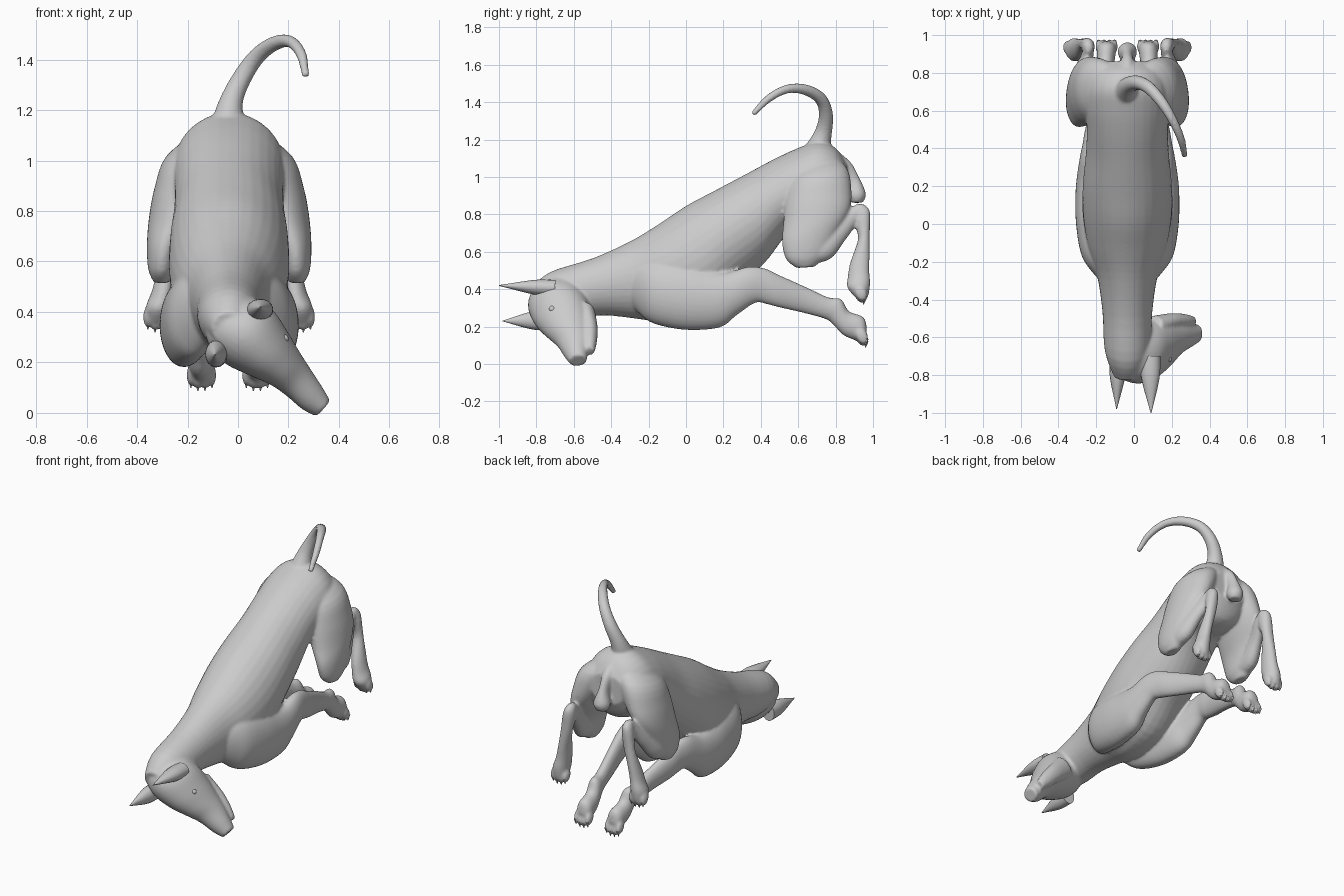
import bpy, bmesh, math
from mathutils import Vector, Matrix

CX = -0.035  # the torso's mirror line


def catmull(a, b, c, d, t):
    return 0.5 * (2 * b + (c - a) * t + (2 * a - 5 * b + 4 * c - d) * t * t + (3 * b - a - 3 * c + d) * t ** 3)


def loft(bm, rings, steps=4, sides=32):
    """Skin elliptical rings (centre, half-axis u, half-axis v), smoothly interpolated."""
    full = []
    n = len(rings)
    for i in range(n - 1):
        q = [rings[max(0, min(n - 1, i + k))] for k in (-1, 0, 1, 2)]
        for s in range(steps):
            full.append([catmull(*(r[j] for r in q), s / steps) for j in range(3)])
    full.append(rings[-1])
    loops = []
    for c, u, v in full:
        loops.append([bm.verts.new(c + u * math.cos(2 * math.pi * k / sides) + v * math.sin(2 * math.pi * k / sides))
                      for k in range(sides)])
    for A, B in zip(loops, loops[1:]):
        for k in range(sides):
            bm.faces.new((A[k], A[(k + 1) % sides], B[(k + 1) % sides], B[k]))
    bm.faces.new(loops[0])
    bm.faces.new(loops[-1])


def side_rings(table, s=1):
    """Rows: edge point (y, z), opposite edge point (y, z), x offset, half width."""
    out = []
    for y1, z1, y2, z2, xo, w in table:
        x = CX + s * xo
        a, b = Vector((x, y1, z1)), Vector((x, y2, z2))
        out.append(((a + b) / 2, Vector((w, 0, 0)), (a - b) / 2))
    return out


def ball(bm, loc, size, rot=Matrix.Identity(4)):
    bmesh.ops.create_uvsphere(bm, u_segments=12, v_segments=8, radius=1,
                              matrix=Matrix.Translation(loc) @ rot @ Matrix.Diagonal((*size, 1)))


def finish(bm, name, voxel=None):
    bmesh.ops.recalc_face_normals(bm, faces=bm.faces)
    me = bpy.data.meshes.new(name)
    bm.to_mesh(me)
    bm.free()
    ob = bpy.data.objects.new(name, me)
    bpy.context.collection.objects.link(ob)
    bpy.ops.object.select_all(action='DESELECT')
    ob.select_set(True)
    bpy.context.view_layer.objects.active = ob
    if voxel:
        m = ob.modifiers.new("blend", 'REMESH')
        m.mode, m.voxel_size = 'VOXEL', voxel
        sm = ob.modifiers.new("soften", 'SMOOTH')
        sm.factor, sm.iterations = 0.5, 7
        for mod in ("blend", "soften"):
            bpy.ops.object.modifier_apply(modifier=mod)
        bpy.ops.object.shade_smooth()
    else:
        bpy.ops.object.shade_smooth_by_angle(angle=math.radians(45))
    return ob


# Torso and neck
torso = [(-.83, .40, -.79, .27, 0, .07), (-.73, .49, -.60, .25, 0, .12), (-.50, .565, -.43, .26, 0, .132),
         (-.30, .655, -.25, .24, 0, .16), (-.15, .745, -.08, .22, 0, .21), (0, .845, .12, .27, 0, .237),
         (.15, .925, .28, .42, 0, .235), (.32, 1.015, .42, .54, 0, .22), (.47, 1.095, .52, .67, 0, .215),
         (.60, 1.155, .60, .74, 0, .22), (.71, 1.19, .70, .75, 0, .22), (.80, 1.155, .80, .78, 0, .19),
         (.86, 1.07, .86, .88, 0, .12)]
# Thigh, shank and hind foot
thigh = [(.60, 1.10, .78, 1.13, .05, .07), (.545, .99, .865, 1.04, .135, .115), (.53, .88, .885, .91, .187, .108),
         (.52, .75, .87, .81, .225, .092), (.513, .65, .80, .69, .258, .068), (.535, .56, .745, .58, .267, .054),
         (.59, .513, .69, .52, .268, .03)]
shank = [(.62, .64, .64, .53, .265, .05), (.71, .68, .77, .56, .26, .05), (.79, .75, .85, .66, .24, .04),
         (.87, .825, .91, .74, .213, .034), (.92, .86, .95, .79, .205, .025)]
hind_foot = [(.94, .86, .91, .81, .205, .027), (.983, .82, .90, .75, .21, .037), (.983, .70, .92, .67, .225, .036),
             (.982, .58, .877, .54, .25, .037), (.98, .50, .864, .46, .265, .042), (.985, .43, .862, .41, .28, .05),
             (.975, .36, .90, .36, .283, .042)]
# Shoulder, foreleg and front foot
foreleg = [(-.34, .50, -.33, .36, .06, .05), (-.25, .54, -.25, .27, .11, .08), (-.15, .55, -.17, .215, .147, .098),
           (0, .53, 0, .182, .175, .097), (.12, .50, .18, .195, .19, .085), (.22, .49, .27, .26, .20, .068),
           (.33, .52, .37, .327, .20, .052), (.42, .512, .43, .32, .19, .047), (.50, .475, .50, .302, .18, .044),
           (.65, .408, .63, .272, .15, .039), (.76, .357, .74, .242, .13, .038), (.83, .347, .78, .217, .12, .042),
           (.87, .283, .84, .155, .115, .046), (.95, .25, .90, .128, .11, .05), (.968, .18, .945, .107, .11, .04)]
bm = bmesh.new()
loft(bm, side_rings(torso))
for s in (1, -1):
    for part in (thigh, shank, hind_foot, foreleg):
        loft(bm, side_rings(part, s))
    # Toes
    for k in (-1.5, -.5, .5, 1.5):
        drop = .012 * (1.5 - abs(k))
        ball(bm, (CX + s * .28 + k * .028, .935, .38 - drop), (.019, .032, .045), Matrix.Rotation(.35, 4, 'X'))
        ball(bm, (CX + s * .11 + k * .027, .94, .15 - drop), (.019, .032, .048), Matrix.Rotation(.5, 4, 'X'))
# Rear bulge under the tail
loft(bm, side_rings([(.80, 1.145, .76, 1.05, 0, .05), (.88, 1.08, .82, 1.02, 0, .035), (.925, 1.0, .85, .95, 0, .03),
                     (.962, .91, .86, .90, 0, .052), (.945, .862, .88, .862, 0, .037)]))

# Head, turned to the side and pointing down
lateral = Vector((.67, 0, .74))


def head_rings(table):
    out = []
    for *p, w in table:
        a, b = Vector(p[:3]), Vector(p[3:])
        out.append(((a + b) / 2, lateral * w, (a - b) / 2))
    return out


loft(bm, head_rings([(-.10, -.74, .42, -.06, -.56, .42, .08), (-.05, -.82, .37, 0, -.53, .35, .13),
                     (.03, -.845, .31, .06, -.51, .29, .142), (.11, -.81, .23, .13, -.505, .24, .115),
                     (.18, -.75, .165, .20, -.51, .18, .085), (.23, -.695, .115, .255, -.515, .12, .07),
                     (.29, -.655, .055, .30, -.525, .06, .059), (.34, -.625, .015, .335, -.53, .02, .042)]))
# Lower jaw
loft(bm, head_rings([(.10, -.60, .28, .10, -.487, .28, .075), (.19, -.56, .20, .20, -.472, .19, .058),
                     (.26, -.55, .13, .27, -.477, .115, .046), (.315, -.54, .07, .315, -.49, .065, .028)]))
# Tail
tail = [(-.04, .70, 1.14, .068), (-.025, .735, 1.24, .046), (.02, .748, 1.335, .038), (.08, .72, 1.418, .033),
        (.15, .64, 1.466, .029), (.21, .54, 1.47, .024), (.252, .44, 1.418, .021), (.268, .358, 1.335, .015)]
pts = [Vector(p[:3]) for p in tail]
rings = []
for i, p in enumerate(pts):
    t = (pts[min(i + 1, len(pts) - 1)] - pts[max(i - 1, 0)]).normalized()
    ref = rings[-1][1] if rings else Vector((1, 0, 0))
    u = (ref - t * ref.dot(t)).normalized()
    rings.append((p, u * tail[i][3], t.cross(u) * tail[i][3]))
loft(bm, rings)
finish(bm, "dog_body", voxel=.0085)

# Ears: pointed, slightly flattened, with the base sunk in the skull
for name, base, tip, sgn in (("left_ear", (.085, -.70, .405), (.09, -1.0, .42), 1),
                             ("right_ear", (-.085, -.72, .235), (-.092, -.98, .23), -1)):
    bm = bmesh.new()
    b, t = Vector(base), Vector(tip)
    wide = (Vector((.74, 0, -.67)) * .6 + lateral * sgn * .7).normalized()
    thin = wide.cross(t - b).normalized()
    loft(bm, [(b.lerp(t, f), wide * w, thin * h) for f, w, h in
              ((0, .055, .045), (.3, .052, .042), (.55, .038, .03), (.8, .018, .014), (1, .002, .002))], 3, 16)
    finish(bm, name)

# Eyes
bm = bmesh.new()
for s in (1, -1):
    ball(bm, Vector((.125, -.715, .23)) + lateral * s * .086, (.018, .018, .018))
finish(bm, "eyes")

# Claws
bm = bmesh.new()
for s in (1, -1):
    for k in (-1.5, -.5, .5, 1.5):
        drop = .012 * (1.5 - abs(k))
        for x, y, z in ((.28, .952, .348), (.11, .962, .117)):
            bmesh.ops.create_cone(bm, cap_ends=True, segments=8, radius1=.011, radius2=.002, depth=.036,
                                  matrix=Matrix.Translation((CX + s * x + k * .028, y, z - drop))
                                  @ Matrix.Rotation(math.pi - .2, 4, 'X'))
finish(bm, "claws")
